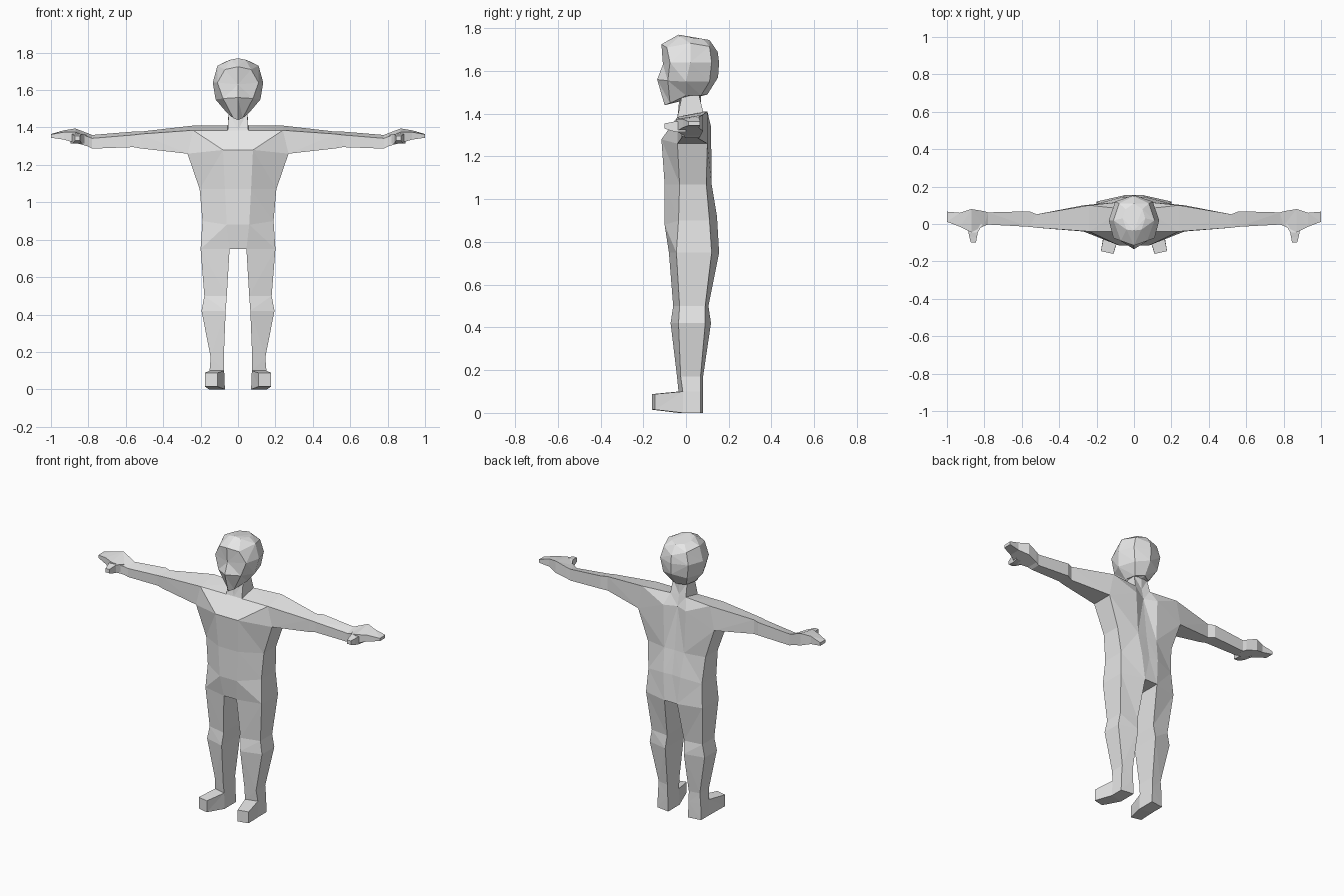
import bpy
import bmesh

cube = bpy.data.objects.get("Cube")
if cube:
    bpy.data.objects.remove(cube, do_unlink=True)

# One plain grey for the whole figure
grey = bpy.data.materials.new("plain_grey")
grey.use_nodes = True
grey.diffuse_color = (.8, .8, .8, 1)
shader = next(n for n in grey.node_tree.nodes if n.type == 'BSDF_PRINCIPLED')
shader.inputs["Base Color"].default_value = (.8, .8, .8, 1)


def loft(mesh, rows, closed=True, skip=()):
    """Bridge successive rows of points; skip holds (row, segment) gaps."""
    rings = [[mesh.verts.new(point) for point in row] for row in rows]
    for r, (low, high) in enumerate(zip(rings, rings[1:])):
        count = len(low)
        for s in range(count if closed else count - 1):
            if (r, s) not in skip:
                t = (s + 1) % count
                mesh.faces.new((low[s], low[t], high[t], high[s]))
    return rings


def finish(mesh, name):
    """Weld the half part, mirror it across the body and add the colour."""
    bmesh.ops.remove_doubles(mesh, verts=mesh.verts, dist=.0005)
    bmesh.ops.recalc_face_normals(mesh, faces=mesh.faces)
    bent = [f for f in mesh.faces if len(f.verts) > 3]
    bmesh.ops.triangulate(mesh, faces=bent, quad_method='SHORT_EDGE')
    data = bpy.data.meshes.new(name)
    mesh.to_mesh(data)
    mesh.free()
    data.materials.append(grey)
    part = bpy.data.objects.new(name, data)
    bpy.context.collection.objects.link(part)
    mirror = part.modifiers.new("mirror", 'MIRROR')
    mirror.use_clip = True
    mirror.merge_threshold = .001
    return part


def torso_row(front_z, side_z, back_z, inner, width, front, side_front, side_back, back, spine):
    return [(0, front, front_z), (inner, front, front_z),
            (width, side_front, side_z), (width, side_back, side_z),
            (inner, back, back_z), (0, spine, back_z)]


# Torso: half rings from hips to shoulders, open at the sleeves and legs
mesh = bmesh.new()
hips = torso_row(.75, .75, .75, .045, .2, -.08, -.045, .12, .155, .155)
shoulders = [(0, -.04, 1.385), (.055, -.04, 1.385), (.24, -.04, 1.385),
             (.24, .1, 1.41), (.055, .08, 1.41), (0, .07, 1.41)]
rings = loft(mesh, [
    hips,
    torso_row(.88, .9, .92, .06, .19, -.1, -.035, .11, .145, .14),
    torso_row(1.07, 1.07, 1.07, .07, .205, -.1, -.03, .095, .12, .115),
    torso_row(1.28, 1.26, 1.34, .08, .27, -.115, -.04, .1, .117, .085),
    shoulders], closed=False, skip={(3, 2)})
mesh.faces.new([rings[0][i] for i in (0, 1, 4, 5)])
mesh.faces.new(rings[-1][1:5])
finish(mesh, "torso")

# Neck
mesh = bmesh.new()
loft(mesh, [
    [shoulders[i] for i in (0, 1, 4, 5)],
    [(0, -.03, 1.48), (.05, -.02, 1.48), (.05, .06, 1.49), (0, .07, 1.49)]],
    closed=False)
finish(mesh, "neck")

# Head: half rings from the jaw to the crown
mesh = bmesh.new()
rings = loft(mesh, [
    [(0, -.1, 1.44), (.025, -.075, 1.45), (.065, 0, 1.485), (.05, .07, 1.485), (0, .1, 1.49)],
    [(0, -.135, 1.56), (.08, -.085, 1.555), (.12, 0, 1.55), (.085, .11, 1.55), (0, .15, 1.57)],
    [(0, -.108, 1.63), (.11, -.075, 1.64), (.135, .02, 1.64), (.1, .12, 1.64), (0, .155, 1.64)],
    [(0, -.115, 1.725), (.07, -.09, 1.71), (.11, .02, 1.73), (.08, .11, 1.715), (0, .148, 1.69)],
    [(0, -.035, 1.77), (.04, -.03, 1.762), (.06, .03, 1.755), (.045, .08, 1.75), (0, .11, 1.745)]],
    closed=False)
mesh.faces.new(rings[0])
mesh.faces.new(rings[-1])
finish(mesh, "head")


def arm_row(x, front, back, top_front, top_back, bottom):
    return [(x, front, top_front), (x, back, top_back),
            (x, back, bottom), (x, front, bottom)]


# Arms with flat hands
mesh = bmesh.new()
sleeve = [shoulders[2], shoulders[3], (.27, .1, 1.26), (.27, -.04, 1.26)]
rings = loft(mesh, [
    sleeve,
    arm_row(.52, -.02, .052, 1.365, 1.378, 1.288),
    arm_row(.56, -.015, .068, 1.36, 1.378, 1.295),
    arm_row(.78, -.003, .062, 1.342, 1.36, 1.287),
    arm_row(.8, -.01, .068, 1.35, 1.368, 1.298),
    arm_row(.87, -.045, .08, 1.375, 1.395, 1.318),
    arm_row(.93, -.015, .06, 1.375, 1.385, 1.335),
    arm_row(1, .012, .066, 1.363, 1.365, 1.345)])
mesh.faces.new(rings[-1])
finish(mesh, "arms")

# Thumbs reach forward from the palms
mesh = bmesh.new()
rings = loft(mesh, [
    [(x, y, z) for x, z in ((left, top), (right, top), (right, low), (left, low))]
    for y, left, right, low, top in (
        (0, .81, .895, 1.315, 1.36),
        (-.045, .835, .885, 1.315, 1.365),
        (-.07, .84, .88, 1.32, 1.36),
        (-.1, .845, .872, 1.33, 1.355))])
mesh.faces.new(rings[-1])
finish(mesh, "thumbs")


def leg_row(z, inner, outer, front, side_front, side_back, back):
    return [(inner, front, z), (outer, side_front, z),
            (outer, side_back, z), (inner, back, z)]


# Legs: hips, knees and ankles down to the heels
mesh = bmesh.new()
rings = loft(mesh, [
    hips[1:5],
    leg_row(.5, .06, .18, -.06, -.03, .09, .105),
    leg_row(.42, .066, .195, -.072, -.035, .09, .117),
    leg_row(.17, .076, .146, -.042, -.025, .068, .08),
    leg_row(.1, .074, .152, -.035, -.015, .068, .08),
    leg_row(0, .07, .155, -.035, -.015, .068, .08)], skip={(4, 0)})
mesh.faces.new(rings[-1])

# Feet: toe boxes drawn forward from the open ankle fronts
ankle, sole = rings[-2], rings[-1]
opening = [ankle[0].co, ankle[1].co, sole[1].co, sole[0].co]
toes = [(.11, -.16, .088), (.177, -.145, .088), (.177, -.145, .015), (.11, -.16, .015)]
rings = loft(mesh, [opening, toes])
mesh.faces.new(rings[-1])
finish(mesh, "legs")
